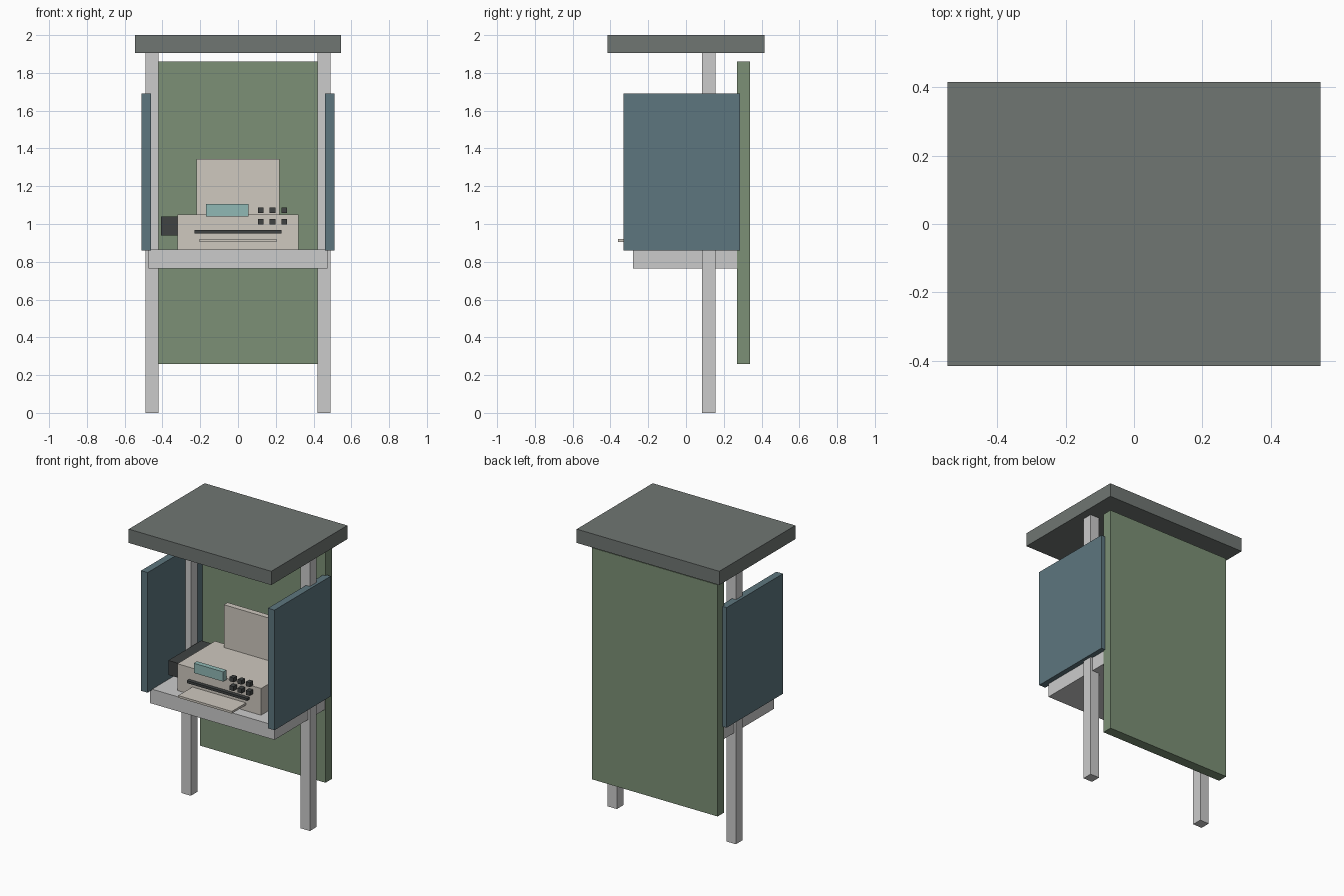
import bpy, bmesh
from mathutils import Vector

if "Cube" in bpy.data.objects:
    bpy.data.objects.remove(bpy.data.objects["Cube"])


def material(name, rgb):
    m = bpy.data.materials.new(name)
    m.diffuse_color = (*rgb, 1)
    m.use_nodes = True
    m.node_tree.nodes["Principled BSDF"].inputs["Base Color"].default_value = m.diffuse_color
    return m


SLATE = material("slate", (0.16, 0.18, 0.17))
GREEN = material("green", (0.20, 0.28, 0.18))
BLUE = material("blue", (0.11, 0.18, 0.21))
CREAM = material("cream", (0.62, 0.58, 0.52))
DARK = material("dark", (0.05, 0.055, 0.055))
GLASS = material("glass", (0.28, 0.48, 0.46))


def box(name, x, y, z, mat=None):
    """Box from (min, max) ranges on each axis."""
    lo, hi = (Vector(c) for c in zip(x, y, z))
    bm = bmesh.new()
    bmesh.ops.create_cube(bm, size=1)
    bmesh.ops.scale(bm, vec=hi - lo, verts=bm.verts)
    mesh = bpy.data.meshes.new(name)
    bm.to_mesh(mesh)
    bm.free()
    if mat:
        mesh.materials.append(mat)
    ob = bpy.data.objects.new(name, mesh)
    ob.location = (lo + hi) / 2
    bpy.context.collection.objects.link(ob)
    return ob


# Booth: roof, back, shelf, and a post and screen on each side
box("roof", (-0.545, 0.545), (-0.415, 0.415), (1.905, 2.0), SLATE)
box("back_panel", (-0.48, 0.48), (0.27, 0.34), (0.26, 1.86), GREEN)
box("shelf", (-0.475, 0.475), (-0.28, 0.28), (0.765, 0.865))
for side, s in (("left", -1), ("right", 1)):
    box(side + "_post", sorted((0.42 * s, 0.49 * s)), (0.085, 0.155), (0, 1.905))
    box(side + "_screen", sorted((0.46 * s, 0.51 * s)), (-0.33, 0.285), (0.86, 1.69), BLUE)

# Desk machine
box("machine_body", (-0.32, 0.32), (-0.205, 0.205), (0.865, 1.05), CREAM)
box("paper_support", (-0.22, 0.22), (0.16, 0.20), (1.05, 1.345), CREAM)
box("paper_tray", (-0.205, 0.205), (-0.36, -0.205), (0.905, 0.92), CREAM)
box("paper_slot", (-0.23, 0.23), (-0.23, -0.205), (0.95, 0.967), DARK)
box("display", (-0.17, 0.055), (-0.24, -0.205), (1.04, 1.107), GLASS)
box("handset", (-0.407, -0.32), (-0.18, 0.18), (0.94, 1.04), DARK)

# Keypad
for row, z in enumerate((1.072, 1.012)):
    for col in range(3):
        x = 0.12 + 0.0625 * col
        box(f"button_{row}_{col}", (x - 0.015, x + 0.015), (-0.242, -0.205),
            (z - 0.015, z + 0.015), DARK)
